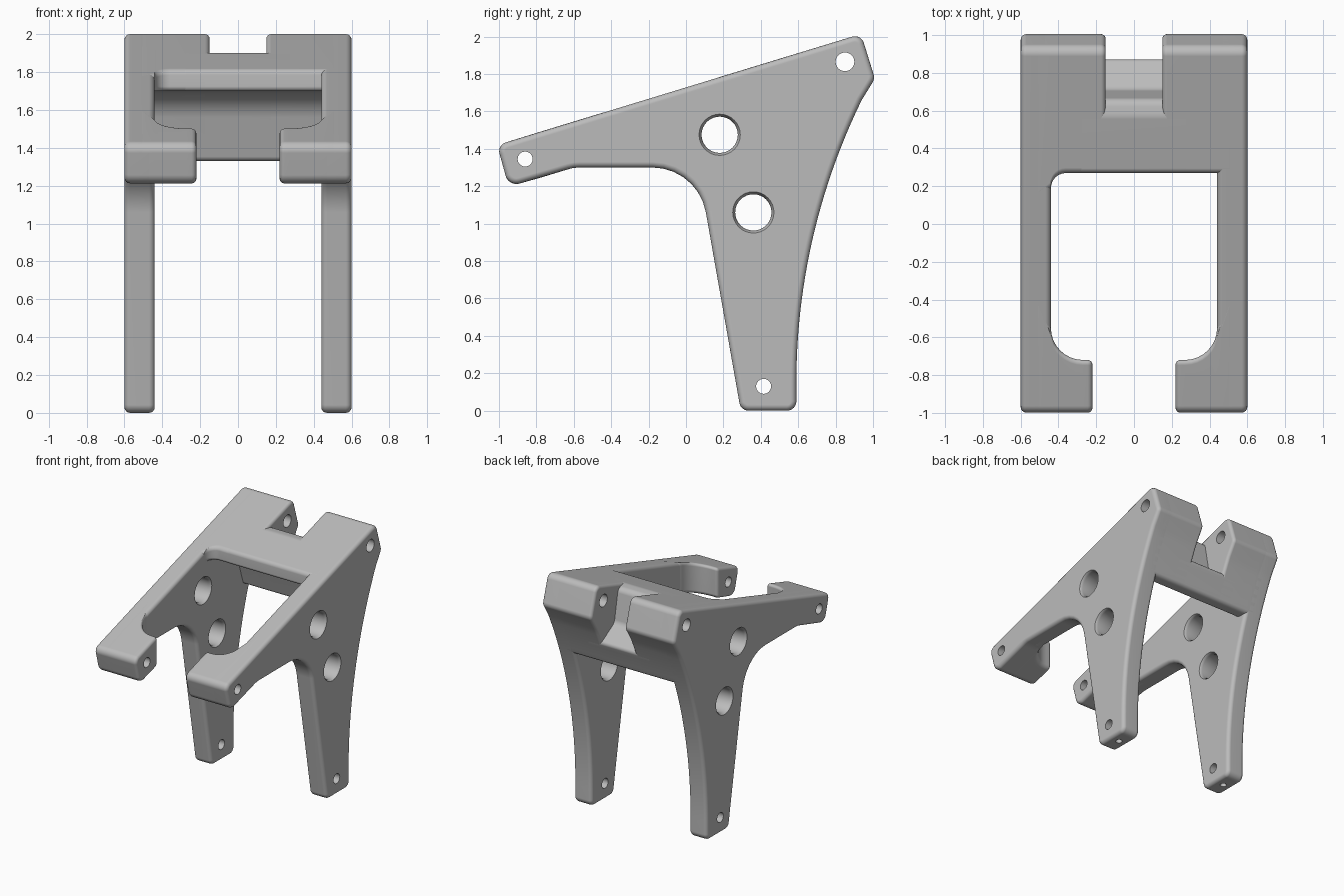
import bpy, bmesh, math
from mathutils import Vector

cube = bpy.data.objects.get("Cube")
if cube:
    bpy.data.objects.remove(cube, do_unlink=True)

grey = bpy.data.materials.new("plain grey")
grey.use_nodes = True
GREY = (0.5, 0.5, 0.5, 1)
grey.diffuse_color = GREY
grey.node_tree.nodes["Principled BSDF"].inputs["Base Color"].default_value = GREY

HALF, INNER, BURIED = 0.6, 0.44, 0.53   # outer face, inner face, hidden overlap
FRONT = 0.27                            # front of the crosspiece


def top(y):
    """Height of the sloping top surface."""
    return 1.43 + 0.305 * (y + 0.98)


def back(z):
    """Rear curve, a large arc that leaves the foot vertically."""
    r = 3.44
    return 0.59 + r - math.sqrt(r * r - max(z - 0.15, 0) ** 2)


def rounded(corners):
    """Turn (y, z, radius) corners into an outline with true arcs."""
    out = []
    for i, (y, z, r) in enumerate(corners):
        p = Vector((y, z))
        if r == 0:
            out.append(p)
            continue
        u = (Vector(corners[i - 1][:2]) - p).normalized()
        v = (Vector(corners[(i + 1) % len(corners)][:2]) - p).normalized()
        half = u.angle(v) / 2
        t = r / math.tan(half)
        centre = p + (u + v).normalized() * (r / math.sin(half))
        a, b = p + u * t - centre, p + v * t - centre
        n = max(2, math.ceil(math.degrees(math.pi - 2 * half) / 12))
        sweep = math.atan2(a.x * b.y - a.y * b.x, a.dot(b))
        for k in range(n + 1):
            s, c = math.sin(sweep * k / n), math.cos(sweep * k / n)
            out.append(centre + Vector((a.x * c - a.y * s, a.x * s + a.y * c)))
    return out


def loft(name, rings, bevel=0):
    """Skin closed rings of 3D points and cap both ends."""
    bm = bmesh.new()
    rows = [[bm.verts.new(p) for p in ring] for ring in rings]
    for a, b in zip(rows, rows[1:]):
        for i in range(len(a)):
            bm.faces.new((a[i - 1], a[i], b[i], b[i - 1]))
    bm.faces.new(rows[0])
    bm.faces.new(rows[-1])
    bmesh.ops.recalc_face_normals(bm, faces=bm.faces)
    mesh = bpy.data.meshes.new(name)
    bm.to_mesh(mesh)
    bm.free()
    mesh.materials.append(grey)
    obj = bpy.data.objects.new(name, mesh)
    bpy.context.collection.objects.link(obj)
    if bevel:
        mod = obj.modifiers.new("round", 'BEVEL')
        mod.width, mod.segments = bevel, 4
        mod.limit_method, mod.angle_limit = 'ANGLE', math.radians(55)
        mod.use_clamp_overlap = False
        apply(obj, mod)
    return obj


def apply(obj, mod):
    bpy.context.view_layer.objects.active = obj
    bpy.ops.object.modifier_apply(modifier=mod.name)


def section(x, outline):
    return [Vector((x, p[0], p[1])) for p in outline]


def cut(obj, cutter):
    mod = obj.modifiers.new("hole", 'BOOLEAN')
    mod.operation, mod.solver, mod.object = 'DIFFERENCE', 'EXACT', cutter
    apply(obj, mod)
    bpy.data.objects.remove(cutter, do_unlink=True)


def circle(y, z, r, n=32):
    return [(y + r * math.cos(math.tau * k / n), z + r * math.sin(math.tau * k / n))
            for k in range(n)]


def side_hole(obj, s, y, z, r, flare=0, start=0.4):
    """Bore along x, with optional flared mouths."""
    stations = ((start, flare), (0.46, 0), (0.58, 0), (0.64, flare))
    cut(obj, loft("cutter", [section(s * x, circle(y, z, r + f)) for x, f in stations]))


# Shared pieces of the side outline
TIP = [(-1.01, 1.42, 0.05), (-0.948, 1.198, 0.06)]
CREST = [(1.01, 1.775, 0.05), (0.936, 2.014, 0.05)]


def rear(z0, z1, n):
    return [(back(z0 + (z1 - z0) * k / n), z0 + (z1 - z0) * k / n, 0) for k in range(n + 1)]


side_outline = rounded(
    TIP + [(-0.6, 1.3, 0.2), (0.064, 1.3, 0.29), (0.293, 0, 0.05), (0.59, 0, 0.05)]
    + rear(0.15, 1.66, 24) + CREST)


def crosspiece_outline(f, rear_part):
    """Hooked section of the crosspiece with its front at y = f."""
    return rounded([(f, top(f), 0), (f, 1.7, 0), (0.58, 1.7, 0.2), (0.7, 1.33, 0)] + rear_part)


def foot_outline(yb):
    """Section of the front hook, cut off at y = yb."""
    yk = min(yb - 0.05, -0.6)
    under = [(y, min(1.3, 1.3 + 0.305 * (y + 0.6)), 0) for y in (yk, yb)]
    return rounded([(yb, top(yb), 0)] + TIP + under)


parts = []
for side, s in (("left", 1), ("right", -1)):
    # Side plate with arm and leg
    plate = loft(side + "_side_plate",
                 [section(s * x, side_outline) for x in (INNER, HALF)], 0.03)
    for y, z in ((0.18, 1.475), (0.36, 1.06)):
        side_hole(plate, s, y, z, 0.097, 0.04)
    side_hole(plate, s, 0.85, 1.865, 0.05)
    side_hole(plate, s, 0.415, 0.13, 0.04)
    # Screw hole up into the leg
    cut(plate, loft("cutter", [[Vector((s * 0.52 + a, 0.44 + b, z)) for a, b in circle(0, 0, 0.025)]
                               for z in (-0.05, 0.13)]))

    # Front hook with a curved inner corner
    r = 0.17
    arc = [(INNER - r + r * math.sin(a), -0.55 - r * math.cos(a))
           for a in (math.pi / 2 * k / 8 for k in range(9))]
    hook = loft(side + "_front_hook",
                [section(s * x, foot_outline(yb))
                 for x, yb in [(0.22, -0.72)] + arc + [(BURIED, -0.3)]], 0.025)
    for part in (plate, hook):
        side_hole(part, s, -0.86, 1.345, 0.04, start=0.1)

    # Rear tab, half of the crosspiece
    stations = [(0.15, FRONT)]
    if s < 0:
        q = 0.08
        stations += [(INNER - q + q * math.sin(a), FRONT - q + q * math.cos(a))
                     for a in (math.pi / 2 * k / 6 for k in range(7))]
        stations.append((BURIED, 0.12))
    else:
        stations.append((BURIED, FRONT))
    tab = loft(side + "_rear_tab",
               [section(s * x, crosspiece_outline(f, rear(1.33, 1.66, 6) + CREST))
                for x, f in stations], 0.025)
    side_hole(tab, s, 0.85, 1.865, 0.05, start=0.1)
    parts += [plate, hook, tab]

# Notched middle of the crosspiece
notch = [(back(1.53), 1.53, 0), (0.71, 1.63, 0.06), (0.66, 1.895, 0.05), (0.57, top(0.57), 0.08)]
middle = crosspiece_outline(FRONT, rear(1.33, 1.48, 3) + notch)
parts.append(loft("crosspiece_middle", [section(x, middle) for x in (-0.3, 0.3)], 0.025))

# Smooth shading with crisp flats
bpy.ops.object.select_all(action='DESELECT')
for obj in parts:
    obj.select_set(True)
bpy.context.view_layer.objects.active = parts[0]
bpy.ops.object.shade_smooth_by_angle(angle=math.radians(35))
for obj in parts:
    obj.modifiers.new("flat faces", 'WEIGHTED_NORMAL').keep_sharp = True
